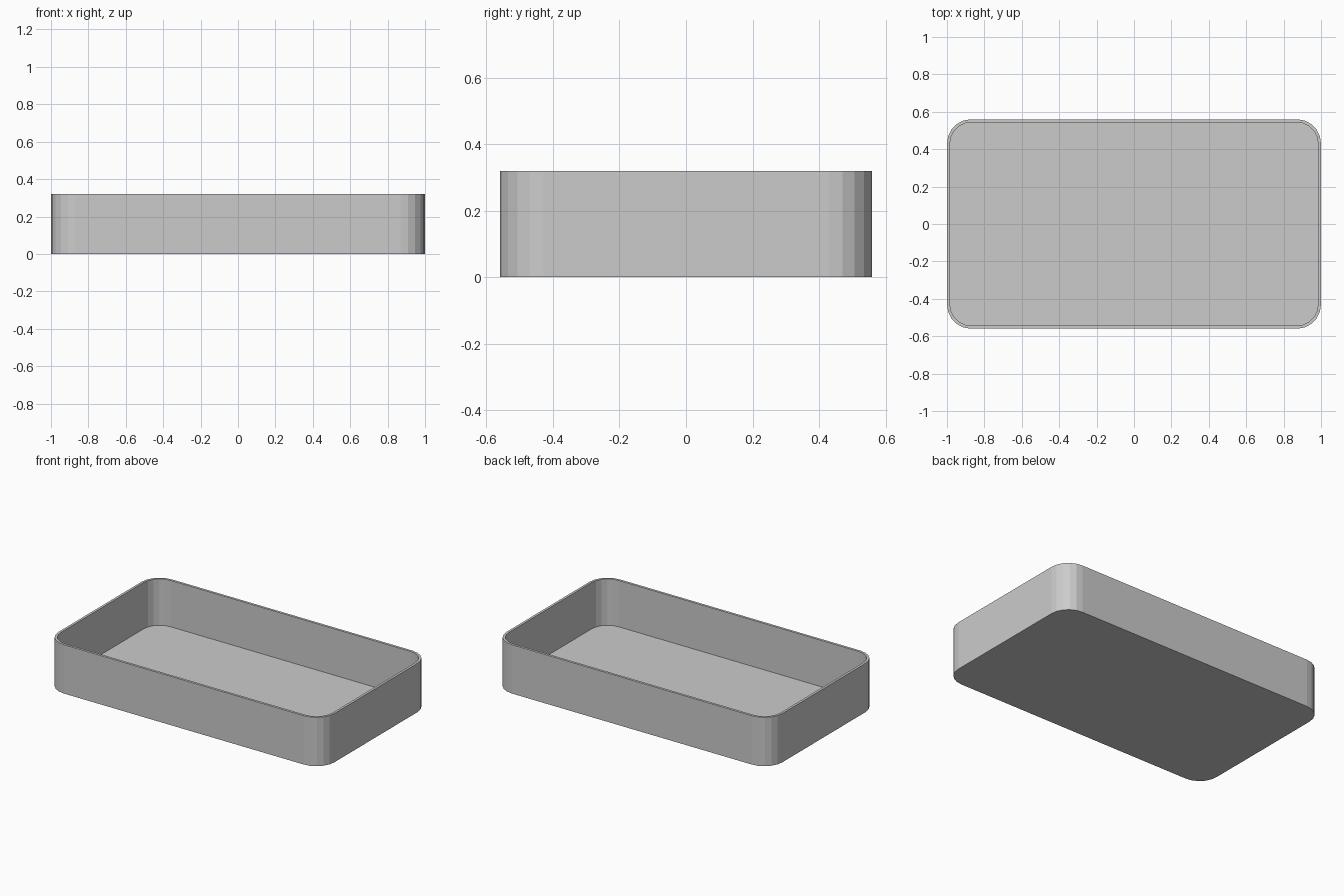
import bpy, bmesh, math

if "Cube" in bpy.data.objects:
    bpy.data.objects.remove(bpy.data.objects["Cube"])

LENGTH, WIDTH, HEIGHT = 2.0, 1.12, 0.32
RADIUS, SEGMENTS, WALL = 0.13, 5, 0.016


def rounded_loop(bm, inset, z):
    """Ring of vertices around a rounded rectangle."""
    r = RADIUS - inset
    cx, cy = LENGTH / 2 - RADIUS, WIDTH / 2 - RADIUS
    ring = []
    for corner, (sx, sy) in enumerate([(1, 1), (-1, 1), (-1, -1), (1, -1)]):
        for i in range(SEGMENTS + 1):
            a = math.pi / 2 * (corner + i / SEGMENTS)
            ring.append(bm.verts.new((sx * cx + r * math.cos(a),
                                      sy * cy + r * math.sin(a), z)))
    return ring


# Open tray: outer wall, rim, inner wall, then the two floor faces
bm = bmesh.new()
loops = [rounded_loop(bm, inset, z) for inset, z in
         [(0, 0), (0, HEIGHT), (WALL, HEIGHT), (WALL, WALL)]]
for low, high in zip(loops, loops[1:]):
    for i in range(len(low)):
        j = (i + 1) % len(low)
        bm.faces.new((low[i], low[j], high[j], high[i]))
bm.faces.new(reversed(loops[0]))
bm.faces.new(loops[-1])
bmesh.ops.recalc_face_normals(bm, faces=bm.faces)

mesh = bpy.data.meshes.new("tray")
bm.to_mesh(mesh)
bm.free()
tray = bpy.data.objects.new("tray", mesh)
bpy.context.collection.objects.link(tray)
